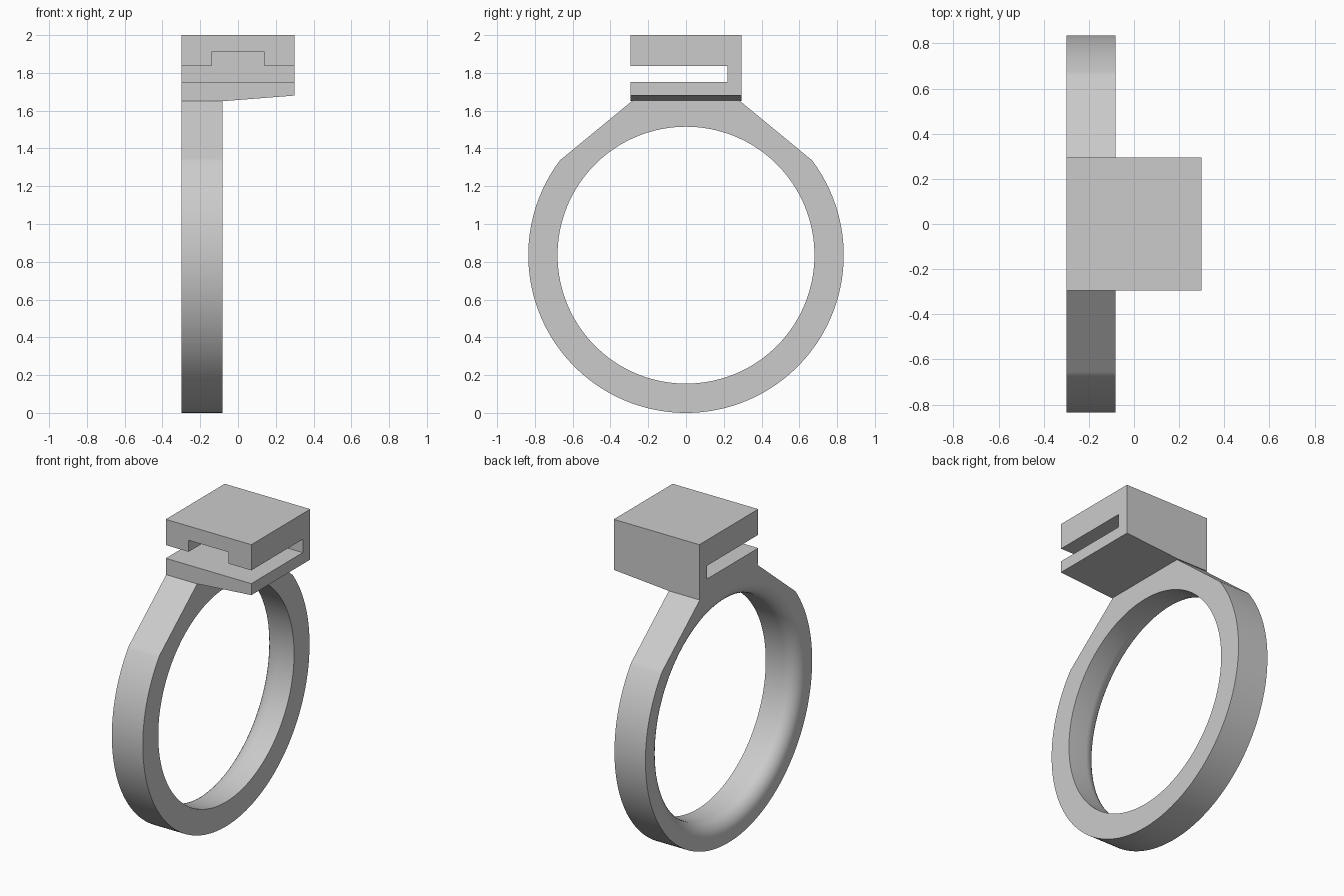
import bpy, bmesh, math

cube = bpy.data.objects.get("Cube")
if cube:
    bpy.data.objects.remove(cube, do_unlink=True)

metal = bpy.data.materials.new("grey metal")
metal.use_nodes = True
GREY = (0.6, 0.6, 0.6, 1)
metal.diffuse_color = GREY
metal.node_tree.nodes["Principled BSDF"].inputs["Base Color"].default_value = GREY


def add_object(name, bm):
    bmesh.ops.recalc_face_normals(bm, faces=bm.faces)
    mesh = bpy.data.meshes.new(name)
    bm.to_mesh(mesh)
    bm.free()
    mesh.materials.append(metal)
    obj = bpy.data.objects.new(name, mesh)
    bpy.context.collection.objects.link(obj)
    return obj


def prism(name, outline, y0, y1):
    """Extrude an x-z outline along y."""
    bm = bmesh.new()
    face = bm.faces.new([bm.verts.new((x, y0, z)) for x, z in outline])
    new = bmesh.ops.extrude_face_region(bm, geom=[face])["geom"]
    verts = [v for v in new if isinstance(v, bmesh.types.BMVert)]
    bmesh.ops.translate(bm, verts=verts, vec=(0, y1 - y0, 0))
    return add_object(name, bm)


# Band: round below, straight shoulders rising to a flat seat
LEFT, RIGHT = -0.083, -0.3
OUTER, BORE, FILLET = 0.835, 0.68, 0.09
SEAT_Y, SEAT_Z = 0.287, 0.815
shoulder = math.radians(37)
seat = math.atan2(SEAT_Z, SEAT_Y)
sy, sz = OUTER * math.cos(shoulder), OUTER * math.sin(shoulder)


def outer_radius(a):
    b = math.asin(abs(math.sin(a))) if math.sin(a) > 0 else 0
    if b >= seat - 1e-6:
        return SEAT_Z / math.sin(b)
    if b > shoulder:
        dy, dz = SEAT_Y - sy, SEAT_Z - sz
        return (sy * dz - sz * dy) / (math.cos(b) * dz - math.sin(b) * dy)
    return OUTER


corners = [shoulder, seat, math.pi - seat, math.pi - shoulder]
angles = sorted([math.radians(2 * i) for i in range(180)] + corners)

# One edge of the bore is rounded over
STEPS = 8
inner = [(LEFT, BORE)]
for i in range(STEPS + 1):
    t = math.pi / 2 * i / STEPS
    inner.append((RIGHT + FILLET - FILLET * math.sin(t),
                  BORE + FILLET - FILLET * math.cos(t)))

bm = bmesh.new()
rings = []
for a in angles:
    r_out = outer_radius(a)
    section = [(LEFT, r_out)] + inner + [(RIGHT, r_out)]
    rings.append([bm.verts.new((x, r * math.cos(a), OUTER + r * math.sin(a)))
                  for x, r in section])
for r0, r1 in zip(rings, rings[1:] + rings[:1]):
    for j in range(len(r0)):
        k = (j + 1) % len(r0)
        bm.faces.new((r0[j], r0[k], r1[k], r1[j]))
band = add_object("band", bm)

# Square head with a sloping underside
head = prism("head", [(-0.3, 1.65), (LEFT, 1.65), (0.3, 1.68), (0.3, 2), (-0.3, 2)],
             -0.295, 0.295)

# Stepped slot, open at the front and both sides, closed at the back
slot = prism("slot_cutter",
             [(-0.5, 1.753), (0.5, 1.753), (0.5, 1.837), (0.14, 1.837),
              (0.14, 1.91), (-0.14, 1.91), (-0.14, 1.837), (-0.5, 1.837)],
             -0.5, 0.22)
slot.hide_render = True
slot.hide_set(True)
cut = head.modifiers.new("slot", "BOOLEAN")
cut.operation = "DIFFERENCE"
cut.solver = "EXACT"
cut.object = slot

# Smooth the band, keeping its corners crisp
bpy.ops.object.select_all(action="DESELECT")
band.select_set(True)
bpy.context.view_layer.objects.active = band
bpy.ops.object.shade_smooth_by_angle(angle=math.radians(30))
